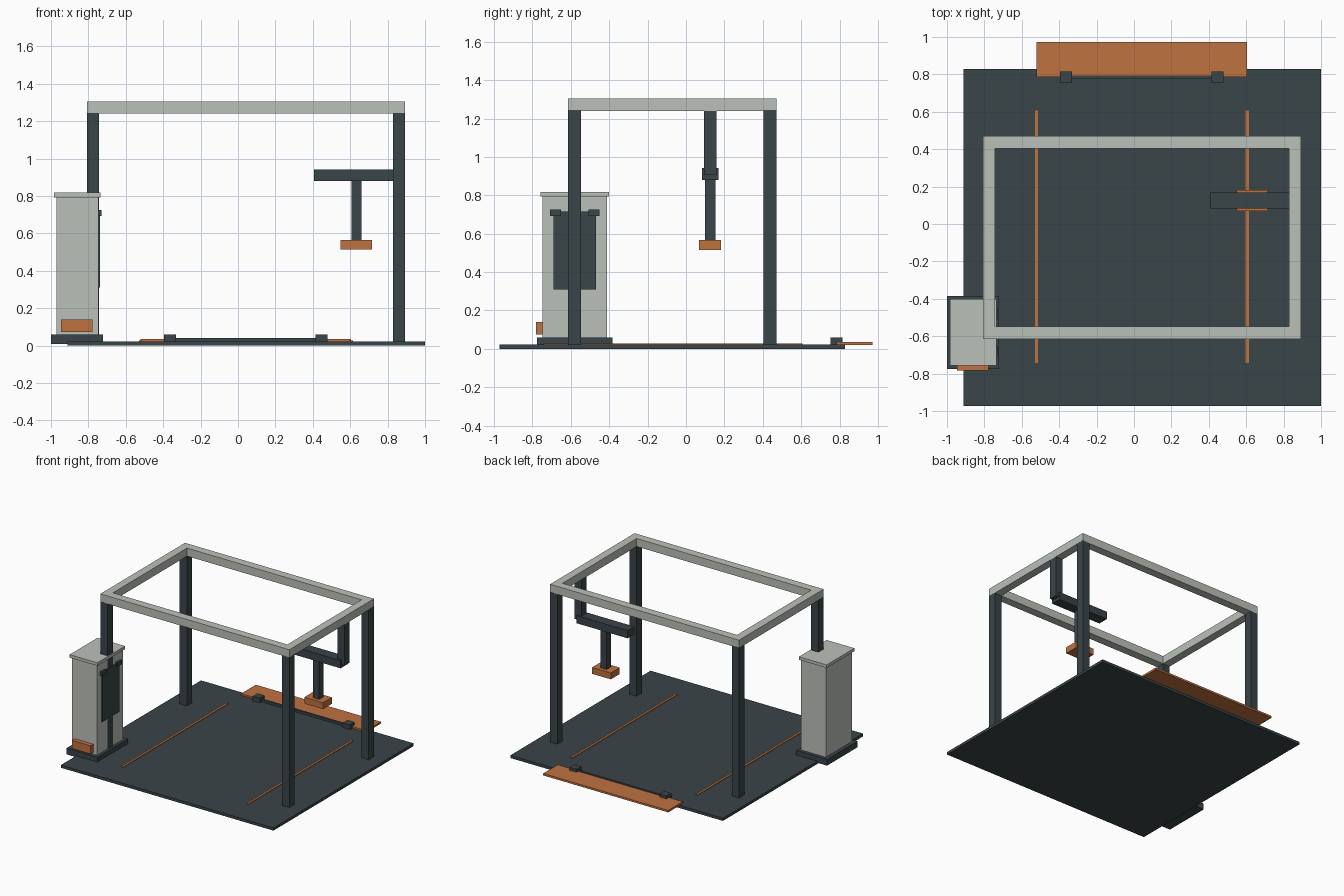
import bpy


def material(name, rgb):
    m = bpy.data.materials.new(name)
    m.diffuse_color = (*rgb, 1)
    return m


DARK = material("dark slate", (0.042, 0.058, 0.064))
PALE = material("pale grey", (0.50, 0.53, 0.485))
ORANGE = material("orange", (0.52, 0.168, 0.051))


def box(name, mat, x, y, z):
    """Box spanning the given (min, max) ranges."""
    bpy.ops.mesh.primitive_cube_add(size=1, location=[sum(r) / 2 for r in (x, y, z)])
    ob = bpy.context.object
    ob.name = name
    ob.scale = [r[1] - r[0] for r in (x, y, z)]
    bpy.ops.object.transform_apply(location=False, rotation=False, scale=True)
    ob.data.materials.append(mat)
    return ob


# Floor slab and lane lines
box("floor_slab", DARK, (-0.912, 1.0), (-0.973, 0.828), (0, 0.022))
for x in (-0.521, 0.605):
    box("lane_line", ORANGE, (x - 0.009, x + 0.009), (-0.743, 0.607), (0.02, 0.027))

# Corner posts and roof frame
XS = ((-0.807, -0.742), (0.828, 0.893))
YS = ((-0.615, -0.548), (0.404, 0.471))
TOP = (1.24, 1.305)
for x in XS:
    for y in YS:
        box("post", DARK, x, y, (0.02, 1.245))
for y in YS:
    box("long_beam", PALE, (XS[0][0], XS[1][1]), y, TOP)
for x in XS:
    box("side_beam", PALE, x, (YS[0][1], YS[1][0]), TOP)

# Hanging arm with head
box("arm_hanger", DARK, XS[1], (0.094, 0.159), (0.905, 1.245))
box("arm", DARK, (0.406, 0.865), (0.083, 0.169), (0.88, 0.943))
box("head_rod", DARK, (0.607, 0.66), (0.099, 0.153), (0.56, 0.885))
box("head", ORANGE, (0.548, 0.717), (0.069, 0.183), (0.514, 0.566))

# Cabinet
box("cabinet_foot", DARK, (-1.0, -0.722), (-0.776, -0.384), (0.01, 0.06))
box("cabinet_body", PALE, (-0.97, -0.745), (-0.747, -0.411), (0.06, 0.795))
box("cabinet_lid", PALE, (-0.984, -0.735), (-0.757, -0.401), (0.793, 0.818))
box("cabinet_panel", DARK, (-0.75, -0.737), (-0.691, -0.469), (0.31, 0.715))
for y in (-0.68, -0.479):
    box("panel_clip", DARK, (-0.75, -0.729), (y - 0.029, y + 0.029), (0.692, 0.725))
box("cabinet_tray", ORANGE, (-0.946, -0.778), (-0.782, -0.74), (0.074, 0.141))

# Rear ramp with hinge
box("ramp", ORANGE, (-0.521, 0.603), (0.785, 0.973), (0.02, 0.036))
box("hinge_rod", DARK, (-0.36, 0.44), (0.777, 0.795), (0.02, 0.041))
for x in (-0.364, 0.446):
    box("hinge_block", DARK, (x - 0.032, x + 0.032), (0.754, 0.816), (0.02, 0.06))
